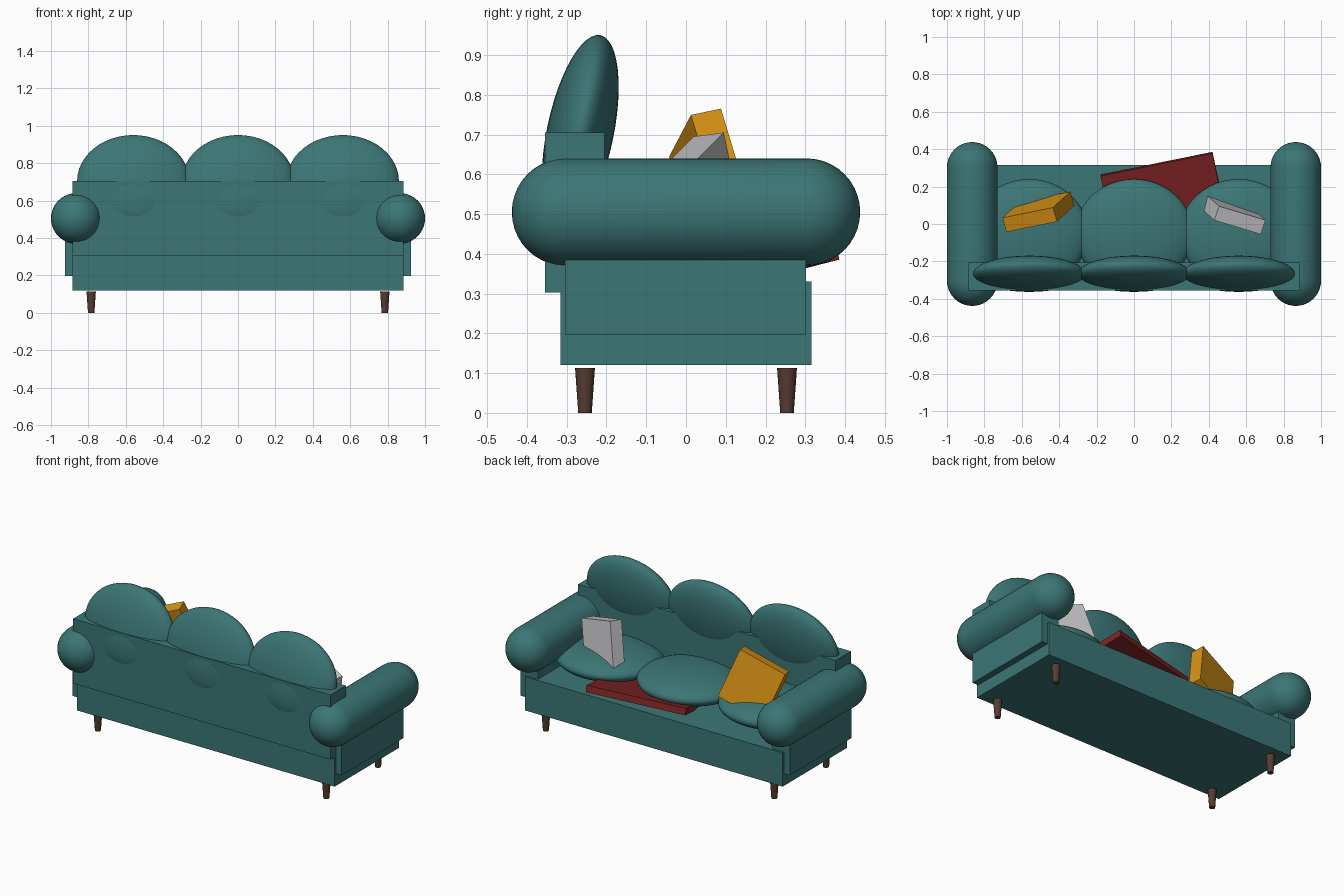
import bpy, bmesh, math
from mathutils import Matrix, Vector, Euler

if "Cube" in bpy.data.objects:
    bpy.data.objects.remove(bpy.data.objects["Cube"])


def material(name, rgb):
    m = bpy.data.materials.new(name)
    m.diffuse_color = (*rgb, 1.0)
    m.use_nodes = True
    m.node_tree.nodes["Principled BSDF"].inputs["Base Color"].default_value = m.diffuse_color
    return m


TEAL = material("teal fabric", (0.045, 0.18, 0.18))
BROWN = material("dark wood", (0.095, 0.045, 0.032))
MUSTARD = material("mustard fabric", (0.68, 0.29, 0.008))
RED = material("dark red fabric", (0.21, 0.017, 0.017))
GREY = material("light grey fabric", (0.58, 0.58, 0.60))


def finish(name, bm, mat, smooth=False):
    bmesh.ops.recalc_face_normals(bm, faces=bm.faces)
    for f in bm.faces:
        f.smooth = smooth
    if smooth:
        for e in bm.edges:
            e.smooth = e.calc_face_angle(0) < math.radians(40)
    me = bpy.data.meshes.new(name)
    bm.to_mesh(me)
    bm.free()
    me.materials.append(mat)
    ob = bpy.data.objects.new(name, me)
    bpy.context.collection.objects.link(ob)
    return ob


def box(name, x, y, z, mat):
    """Axis-aligned box from (min, max) pairs."""
    bm = bmesh.new()
    bmesh.ops.create_cube(bm, size=1)
    for v in bm.verts:
        v.co = Vector([(a + b) / 2 + c * (b - a) for c, (a, b) in zip(v.co, (x, y, z))])
    return finish(name, bm, mat)


def turned_box(name, corner, frame, size, mat):
    """Box that starts at a corner and runs along the columns of frame."""
    bm = bmesh.new()
    bmesh.ops.create_cube(bm, size=1)
    for v in bm.verts:
        local = Vector([(c + 0.5) * s for c, s in zip(v.co, size)])
        v.co = Vector(corner) + frame @ local
    return finish(name, bm, mat)


def ellipsoid(name, centre, radii, mat, tilt=0.0):
    bm = bmesh.new()
    bmesh.ops.create_uvsphere(bm, u_segments=48, v_segments=24, radius=1)
    bm.transform(Matrix.Translation(centre) @ Matrix.Rotation(tilt, 4, 'X')
                 @ Matrix.Diagonal((*radii, 1)))
    return finish(name, bm, mat, True)


def capsule(name, centre, radius, half, mat):
    """Rounded roll along y: a sphere split at its equator and pulled apart."""
    bm = bmesh.new()
    bmesh.ops.create_uvsphere(bm, u_segments=40, v_segments=20, radius=radius)
    ring = [e for e in bm.edges if all(abs(v.co.z) < 1e-5 for v in e.verts)]
    bmesh.ops.split_edges(bm, edges=ring)
    for f in list(bm.faces):
        up = f.calc_center_median().z > 0
        for v in f.verts:
            if abs(v.co.z) < 1e-5:
                v.co.z = 1e-6 if up else -1e-6
    for v in bm.verts:
        v.co.z += half if v.co.z > 0 else -half
    rims = [e for e in bm.edges if e.is_boundary]
    bmesh.ops.bridge_loops(bm, edges=rims)
    bm.transform(Matrix.Translation(centre) @ Matrix.Rotation(math.pi / 2, 4, 'X'))
    return finish(name, bm, mat, True)


def leg(name, x, y):
    bm = bmesh.new()
    bmesh.ops.create_cone(bm, cap_ends=True, segments=20, radius1=0.017,
                          radius2=0.025, depth=0.113)
    bm.transform(Matrix.Translation((x, y, 0.0565)))
    return finish(name, bm, BROWN, True)


# Body: seat base and backrest panel
box("seat_base", (-0.885, 0.885), (-0.315, 0.315), (0.12, 0.33), TEAL)
box("backrest_panel", (-0.885, 0.885), (-0.355, -0.205), (0.303, 0.705), TEAL)

# Arms and legs, mirrored left and right
for side, s in (("left", -1), ("right", 1)):
    box("arm_panel_" + side, sorted((s * 0.805, s * 0.925)), (-0.304, 0.302),
        (0.196, 0.5), TEAL)
    capsule("arm_roll_" + side, (s * 0.865, 0, 0.505), 0.135, 0.303, TEAL)
    for end, y in (("rear", -0.254), ("front", 0.254)):
        leg(f"leg_{end}_{side}", s * 0.785, y)

# Three seat cushions and three leaning back cushions
for i, x in enumerate((-0.56, 0, 0.56), 1):
    ellipsoid(f"seat_cushion_{i}", (x, -0.05, 0.405), (0.315, 0.29, 0.085), TEAL)
    ellipsoid(f"back_cushion_{i}", (x, -0.266, 0.705), (0.3, 0.084, 0.25), TEAL, -0.205)


def pillow(name, corner, along, depth, size, mat):
    """Square throw pillow hanging down from its high front corner."""
    u = Vector(along).normalized()
    v = Vector(depth)
    v = (v - u * v.dot(u)).normalized()
    w = u.cross(v)
    if w.z > 0:
        w = -w
    return turned_box(name, corner, Matrix((u, v, w)).transposed(), size, mat)


# Throw pillows
pillow("mustard_pillow", (-0.433, 0.088, 0.765), (-0.27, -0.055, -0.105),
       (0.023, -0.075, -0.015), (0.295, 0.08, 0.31), MUSTARD)
pillow("grey_pillow", (0.455, 0.095, 0.705), (0.25, -0.075, -0.075),
       (-0.025, -0.075, -0.01), (0.27, 0.08, 0.27), GREY)

# Folded blanket tucked under the cushions, front edge raised
turn = Euler((0.2, -0.05, 0.2), 'XYZ').to_matrix()
size = (0.612, 0.34, 0.04)
start = Vector((0.12, 0.325, 0.37)) - turn @ Vector((size[0] / 2, size[1], 0))
turned_box("folded_blanket", start, turn, size, RED)
